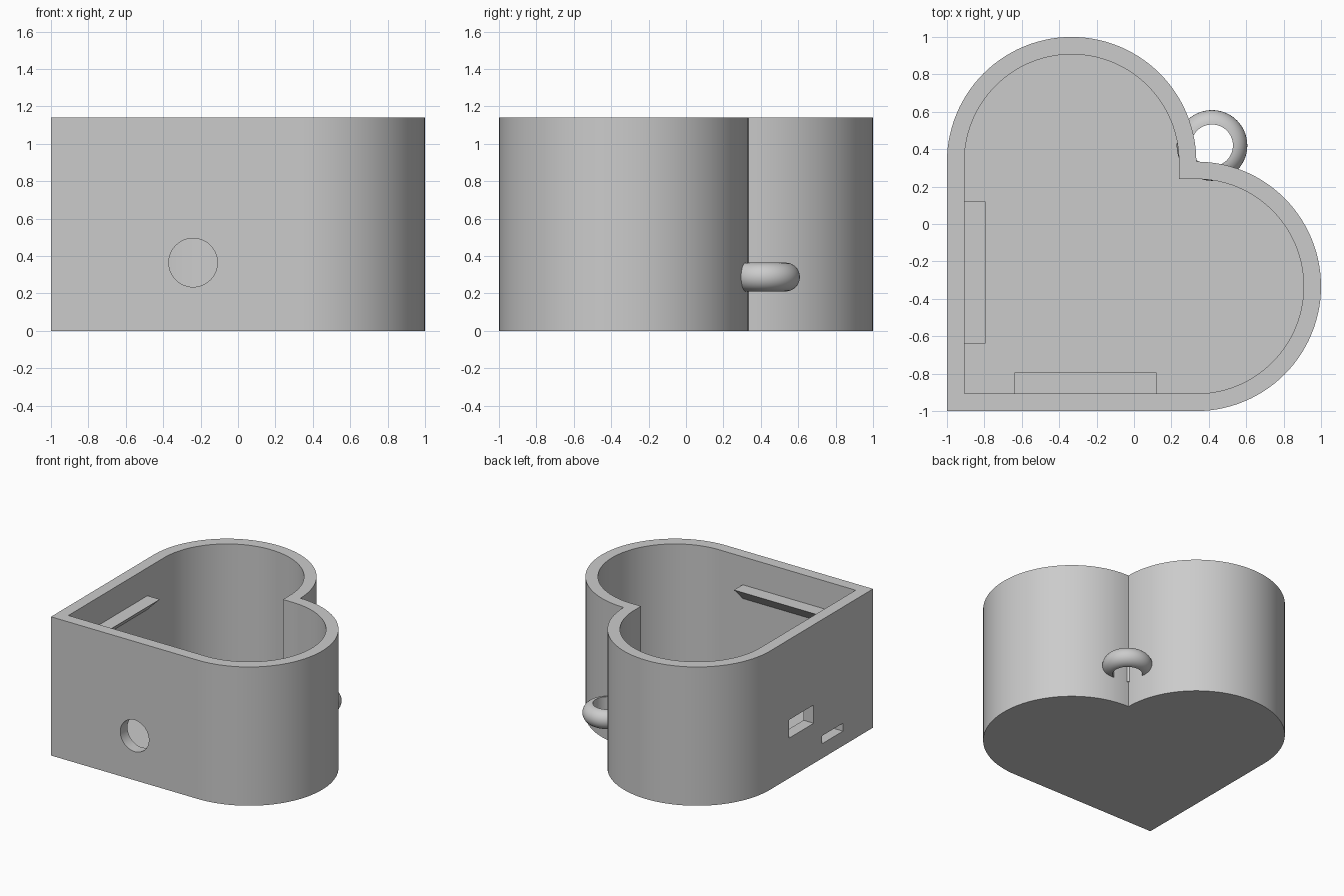
import bpy, bmesh
from math import sin, cos, pi
from mathutils import Vector

if "Cube" in bpy.data.objects:
    bpy.data.objects.remove(bpy.data.objects["Cube"], do_unlink=True)

HEIGHT, WALL, FLOOR = 1.14, 0.093, 0.09
C, R = 1 / 3, 2 / 3          # lobe centre offset and radius

grey = bpy.data.materials.new("plain grey")
grey.use_nodes = True
grey.diffuse_color = (0.6, 0.6, 0.6, 1)
grey.node_tree.nodes["Principled BSDF"].inputs["Base Color"].default_value = (0.6, 0.6, 0.6, 1)


def finish(name, bm):
    bmesh.ops.recalc_face_normals(bm, faces=bm.faces)
    mesh = bpy.data.meshes.new(name)
    bm.to_mesh(mesh)
    bm.free()
    mesh.materials.append(grey)
    ob = bpy.data.objects.new(name, mesh)
    bpy.context.collection.objects.link(ob)
    return ob


def prism(name, points, offset):
    """Extrude a closed outline of 3D points along an offset."""
    bm = bmesh.new()
    face = bm.faces.new([bm.verts.new(p) for p in points])
    ext = bmesh.ops.extrude_face_region(bm, geom=[face])
    verts = [v for v in ext["geom"] if isinstance(v, bmesh.types.BMVert)]
    bmesh.ops.translate(bm, verts=verts, vec=Vector(offset))
    return finish(name, bm)


def heart(inset, z, steps=56):
    """Square corner with a half circle on each of two sides."""
    r = R - inset
    half = [(C + r * sin(pi * i / steps), -C - r * cos(pi * i / steps))
            for i in range(steps + 1)]
    lobe = [p for p in half if p[0] >= C - 1e-6]
    notch = [(C - inset, C - inset)] if inset else []
    other = [(y, x) for x, y in reversed(lobe)]
    if not inset:
        other = other[1:]
    return [(x, y, z) for x, y in [(inset - 1, inset - 1)] + lobe + notch + other]


def box(name, lo, hi):
    pts = [(lo[0], lo[1]), (hi[0], lo[1]), (hi[0], hi[1]), (lo[0], hi[1])]
    return prism(name, [(x, y, lo[2]) for x, y in pts], (0, 0, hi[2] - lo[2]))


def smooth(ob):
    bpy.ops.object.select_all(action="DESELECT")
    ob.select_set(True)
    bpy.context.view_layer.objects.active = ob
    bpy.ops.object.shade_smooth_by_angle(angle=pi / 6)


# Heart-shaped case, hollowed and pierced
case = prism("heart_case", heart(0, 0), (0, 0, HEIGHT))
circle = [(-0.24 + 0.13 * cos(2 * pi * i / 48), -1.1, 0.365 + 0.13 * sin(2 * pi * i / 48))
          for i in range(48)]
cutters = [
    prism("cavity_cutter", heart(WALL, FLOOR), (0, 0, HEIGHT)),
    prism("round_hole_cutter", circle, (0, 0.3, 0)),
    box("large_port_cutter", (-1.1, -0.23, 0.33), (-0.8, 0.09, 0.48)),
    box("small_port_cutter", (-1.1, -0.61, 0.12), (-0.8, -0.34, 0.185)),
]
for cutter in cutters:
    cutter.hide_render = True
    mod = case.modifiers.new(cutter.name, "BOOLEAN")
    mod.operation, mod.solver, mod.object = "DIFFERENCE", "EXACT", cutter
bpy.context.view_layer.update()
cut_mesh = bpy.data.meshes.new_from_object(
    case.evaluated_get(bpy.context.evaluated_depsgraph_get()))
case.modifiers.clear()
case.data = cut_mesh
for cutter in cutters:
    bpy.data.objects.remove(cutter, do_unlink=True)
smooth(case)

# Wedge ledges inside the two straight walls
inner = WALL - 1
profile = [(inner - 0.02, 0.91), (inner + 0.113, 0.91), (inner, 0.797), (inner - 0.02, 0.797)]
prism("front_ledge", [(-0.64, y, z) for y, z in profile], (0.76, 0, 0))
prism("side_ledge", [(x, -0.64, z) for x, z in profile], (0, 0.76, 0))

# Keyring loop in the notch: half-round section with a straight bore
bm = bmesh.new()
centre = Vector((0.417, 0.42, 0.288))
section = [bm.verts.new(centre + Vector((0.112 + 0.077 * cos(a), 0, 0.077 * sin(a))))
           for a in [pi * (i / 16 - 0.5) for i in range(17)]]
edges = [bm.edges.new((section[i - 1], section[i])) for i in range(17)]
bmesh.ops.spin(bm, geom=section + edges, cent=centre, axis=(0, 0, 1),
               angle=2 * pi, steps=56, use_merge=True)
bmesh.ops.remove_doubles(bm, verts=bm.verts, dist=1e-4)
smooth(finish("key_loop", bm))
